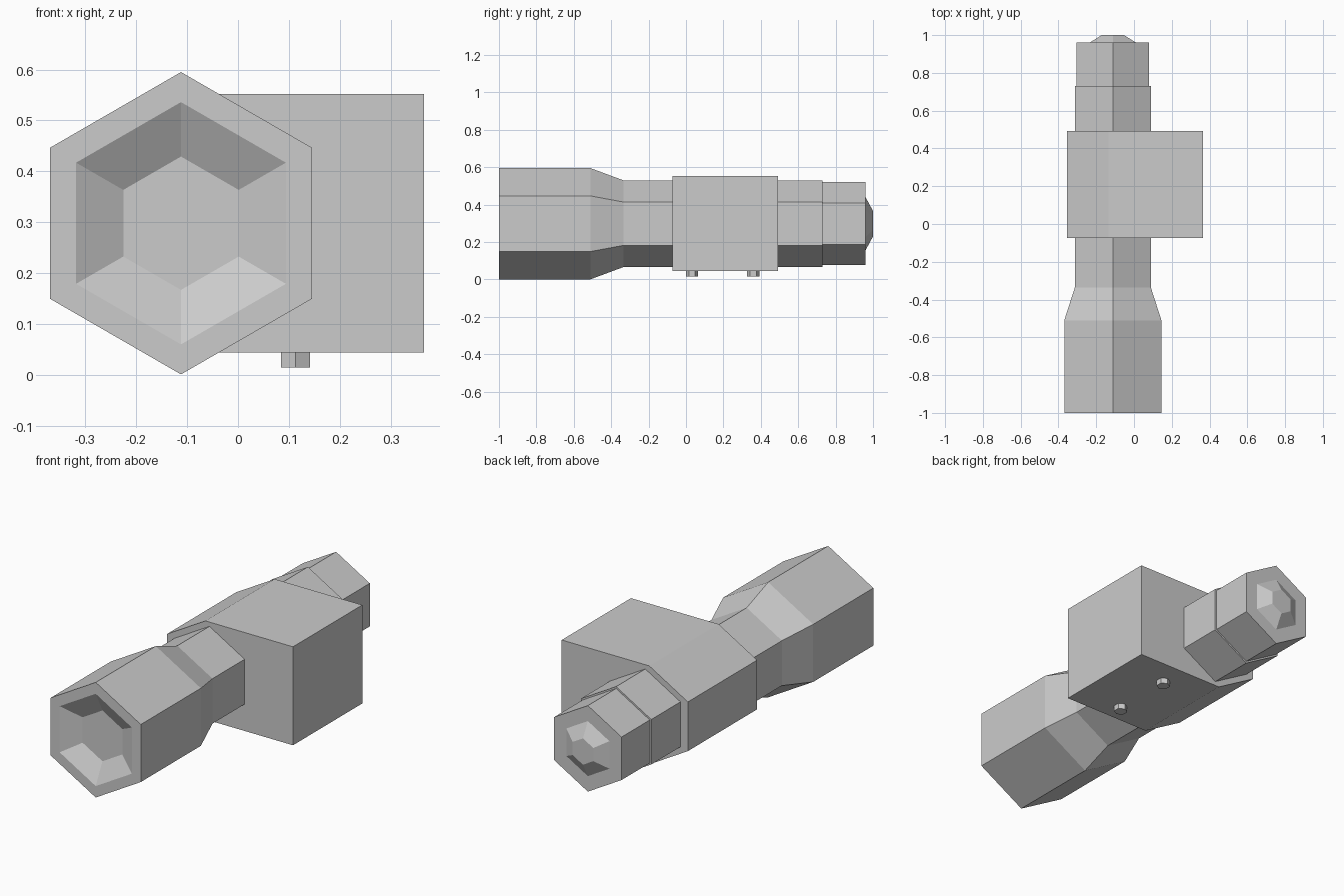
import bpy, bmesh, math

cube = bpy.data.objects.get("Cube")
if cube:
    bpy.data.objects.remove(cube, do_unlink=True)

grey = bpy.data.materials.new("plain_grey")
grey.use_nodes = True
grey.diffuse_color = (0.6, 0.6, 0.6, 1)
grey.node_tree.nodes["Principled BSDF"].inputs["Base Color"].default_value = (0.6, 0.6, 0.6, 1)

AXIS_X, AXIS_Z = -0.112, 0.298


def loft(name, rings):
    """Skin a closed solid over matching rings of points, capping both ends."""
    bm = bmesh.new()
    loops = [[bm.verts.new(p) for p in ring] for ring in rings]
    n = len(loops[0])
    for a, b in zip(loops, loops[1:]):
        for i in range(n):
            j = (i + 1) % n
            bm.faces.new((a[i], a[j], b[j], b[i]))
    bm.faces.new(loops[0])
    bm.faces.new(loops[-1])
    bmesh.ops.recalc_face_normals(bm, faces=bm.faces)
    mesh = bpy.data.meshes.new(name)
    bm.to_mesh(mesh)
    bm.free()
    mesh.materials.append(grey)
    obj = bpy.data.objects.new(name, mesh)
    bpy.context.collection.objects.link(obj)
    return obj


def hexagon(radius):
    """Six points with a corner along the second axis."""
    angles = [math.radians(30 + 60 * i) for i in range(6)]
    return [(radius * math.cos(a), radius * math.sin(a)) for a in angles]


# Sight tube: recessed front lens, flared bell, straight body, eyepiece and tip
steps = [(-0.945, 0.131), (-1, 0.238), (-1, 0.297), (-0.51, 0.297),
         (-0.335, 0.232), (0.73, 0.232), (0.73, 0.222), (0.96, 0.222),
         (0.96, 0.142), (1, 0.068)]
loft("sight_tube", [[(AXIS_X + u, y, AXIS_Z + v) for u, v in hexagon(r)]
                    for y, r in steps])

# Side housing: square on one side, chamfered around the tube on the other
upper = [(0.365, 0.552), (-0.135, 0.552), (-0.355, 0.425)]
lower = [(x, 2 * AXIS_Z - z) for x, z in reversed(upper)]
loft("side_housing", [[(x, y, z) for x, z in upper + lower]
                      for y in (-0.073, 0.492)])

# Two mounting pegs under the housing
for name, y in (("front_peg", 0.032), ("rear_peg", 0.36)):
    loft(name, [[(0.113 + u, y + v, z) for u, v in hexagon(0.033)]
                for z in (0.015, 0.06)])
